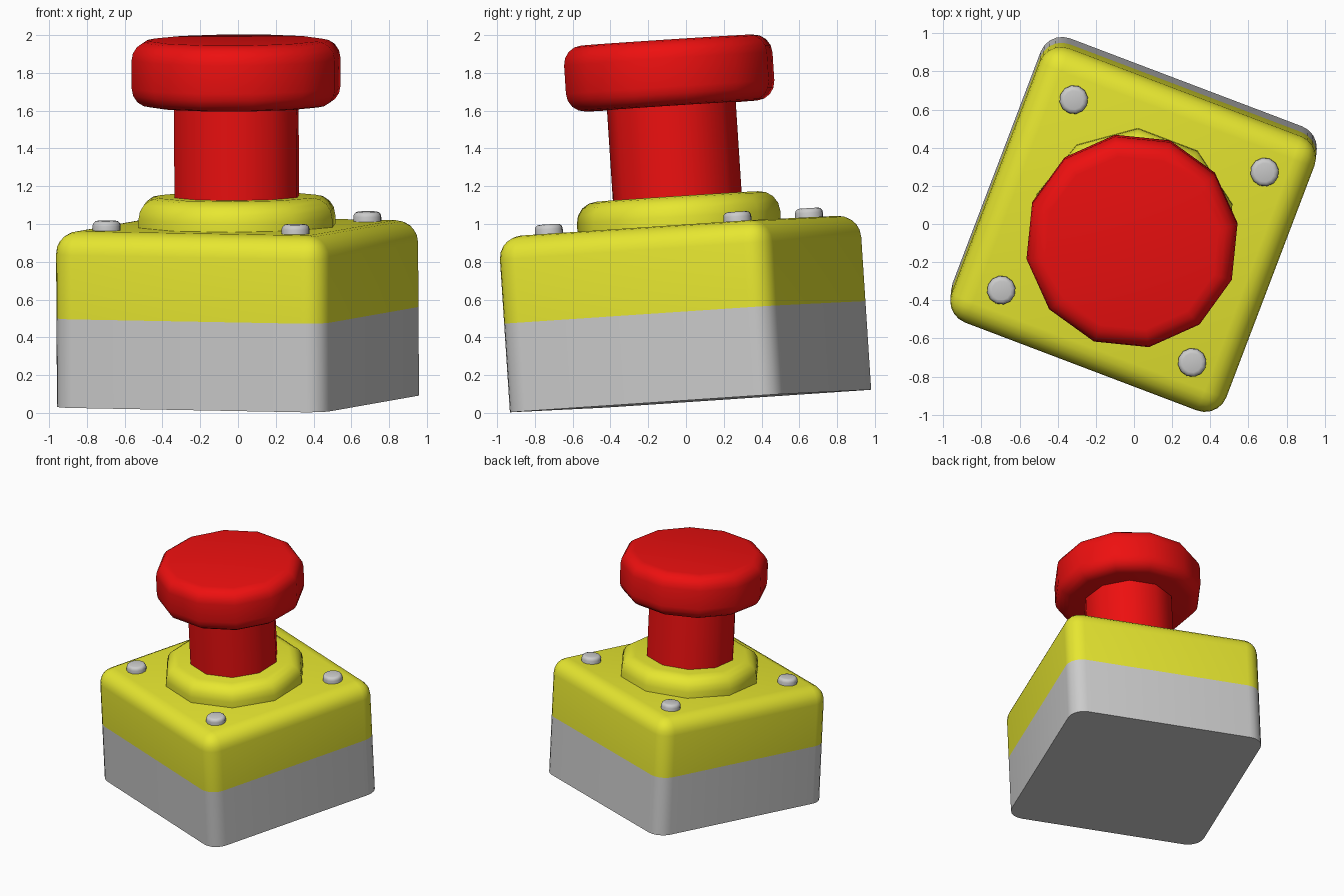
import bpy, bmesh
from math import cos, sin, pi, radians
from mathutils import Matrix, Vector

if "Cube" in bpy.data.objects:
    bpy.data.objects.remove(bpy.data.objects["Cube"])

# Pose of the whole button: turned about z and slightly tipped
up = Vector((-0.006, -0.065, 1)).normalized()
tip = Vector((0, 0, 1)).rotation_difference(up).to_matrix().to_4x4()
POSE = Matrix.Translation((0, 0.024, 0.063)) @ tip @ Matrix.Rotation(radians(-20.8), 4, 'Z')


def material(name, color):
    m = bpy.data.materials.new(name)
    m.diffuse_color = color
    m.use_nodes = True
    m.node_tree.nodes["Principled BSDF"].inputs["Base Color"].default_value = m.diffuse_color
    return m


YELLOW = material("yellow_plastic", (0.8, 0.8, 0.03, 1))
RED = material("red_plastic", (0.85, 0.005, 0.005, 1))


def finish(name, bm, mat=None, offset=(0, 0, 0)):
    bmesh.ops.recalc_face_normals(bm, faces=bm.faces[:])
    mesh = bpy.data.meshes.new(name)
    bm.to_mesh(mesh)
    bm.free()
    ob = bpy.data.objects.new(name, mesh)
    bpy.context.collection.objects.link(ob)
    ob.matrix_world = POSE @ Matrix.Translation(offset)
    if mat:
        mesh.materials.append(mat)
    bpy.ops.object.select_all(action='DESELECT')
    ob.select_set(True)
    bpy.context.view_layer.objects.active = ob
    bpy.ops.object.shade_smooth_by_angle(angle=radians(40))
    return ob


def arc(cx, cz, r, a0, a1, n=4):
    """Quarter-round points for a lathe profile."""
    steps = [radians(a0 + (a1 - a0) * i / n) for i in range(n + 1)]
    return [(cx + r * cos(a), cz + r * sin(a)) for a in steps]


def lathe(name, profile, sides, mat=None, offset=(0, 0, 0), cap_bottom=True):
    bm = bmesh.new()
    rings = [[bm.verts.new((r * cos(2 * pi * i / sides), r * sin(2 * pi * i / sides), z))
              for i in range(sides)] for r, z in profile]
    for a, b in zip(rings, rings[1:]):
        for i in range(sides):
            j = (i + 1) % sides
            bm.faces.new((a[i], a[j], b[j], b[i]))
    bm.faces.new(rings[-1])
    if cap_bottom:
        bm.faces.new(rings[0][::-1])
    return finish(name, bm, mat, offset)


def rounded_box(name, half, z0, z1, radius, round_top, mat=None):
    """Box with rounded uprights; the cap on the seam side is left open."""
    bm = bmesh.new()
    bmesh.ops.create_cube(bm, size=1, matrix=Matrix.Translation((0, 0, (z0 + z1) / 2))
                          @ Matrix.Diagonal((2 * half, 2 * half, z1 - z0, 1)))
    mid = (z0 + z1) / 2
    edges = [e for e in bm.edges if abs(e.verts[0].co.z - e.verts[1].co.z) > 0.1
             or (round_top and e.verts[0].co.z > mid)]
    bmesh.ops.bevel(bm, geom=edges, offset=radius, offset_type='OFFSET', segments=5,
                    profile=0.5, affect='EDGES', clamp_overlap=True)
    seam = z0 if round_top else z1
    bmesh.ops.delete(bm, geom=[f for f in bm.faces if all(abs(v.co.z - seam) < 1e-4 for v in f.verts)],
                     context='FACES_ONLY')
    return finish(name, bm, mat)


# Two-part housing
rounded_box("housing_base", 0.77, 0, 0.47, 0.12, False)
rounded_box("housing_lid", 0.77, 0.47, 0.93, 0.12, True, YELLOW)

# Collar, stem and mushroom head
lathe("collar", [(0.54, 0.92)] + arc(0.43, 0.975, 0.11, 0, 90), 10, YELLOW, cap_bottom=False)
lathe("stem", [(0.342, 1.07), (0.342, 1.57)], 10, RED)
lathe("push_head", arc(0.46, 1.665, 0.10, -90, 0) + arc(0.46, 1.815, 0.10, 0, 90), 12, RED)

# Corner screws
for sx in (-1, 1):
    for sy in (-1, 1):
        lathe("screw", [(0.075, -0.01)] + arc(0.05, 0.025, 0.025, 0, 90, 3), 12,
              None, (0.535 * sx, 0.535 * sy, 0.93), cap_bottom=False)
